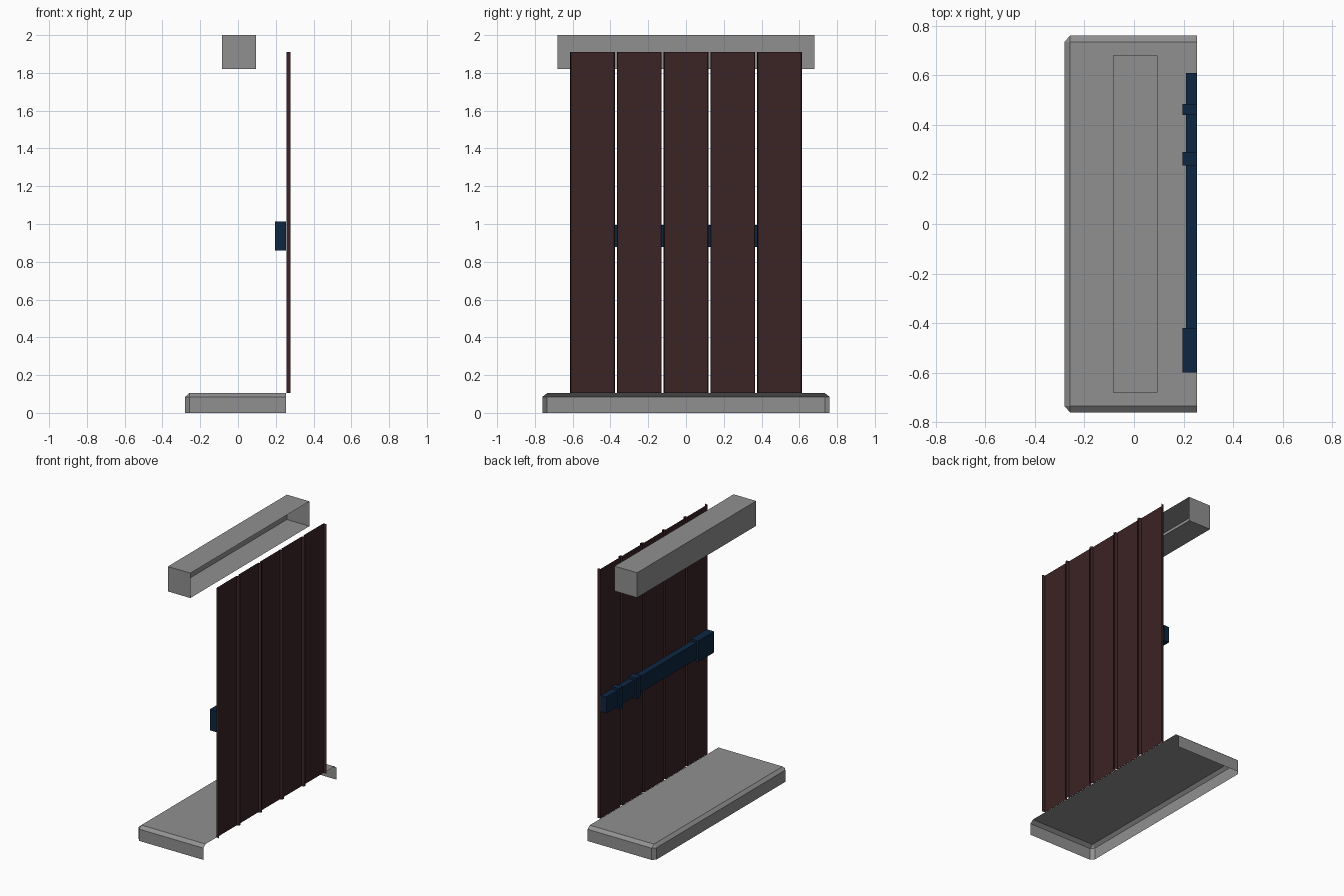
import bpy, bmesh

cube = bpy.data.objects.get("Cube")
if cube:
    bpy.data.objects.remove(cube, do_unlink=True)


def material(name, color):
    m = bpy.data.materials.new(name)
    m.use_nodes = True
    m.diffuse_color = (*color, 1)
    bsdf = next(n for n in m.node_tree.nodes if n.type == 'BSDF_PRINCIPLED')
    bsdf.inputs["Base Color"].default_value = (*color, 1)
    return m


stone = material("grey stone", (0.28, 0.28, 0.28))
wood = material("dark brown", (0.044, 0.017, 0.018))
metal = material("navy blue", (0.004, 0.019, 0.053))


def finish(name, bm, mat):
    bmesh.ops.recalc_face_normals(bm, faces=bm.faces)
    mesh = bpy.data.meshes.new(name)
    bm.to_mesh(mesh)
    bm.free()
    mesh.materials.append(mat)
    ob = bpy.data.objects.new(name, mesh)
    bpy.context.collection.objects.link(ob)
    return ob


def open_box(name, lo, hi, mat):
    """Box without its +x face."""
    bm = bmesh.new()
    bmesh.ops.create_cube(bm, size=1)
    for v in bm.verts:
        for i in range(3):
            v.co[i] = lo[i] + (v.co[i] + 0.5) * (hi[i] - lo[i])
    bm.normal_update()
    bmesh.ops.delete(bm, geom=[f for f in bm.faces if f.normal.x > 0.9],
                     context='FACES')
    return finish(name, bm, mat)


def strip(bm, a, b):
    """Join two rows of vertices with faces."""
    for i in range(len(a) - 1):
        bm.faces.new((a[i], a[i + 1], b[i + 1], b[i]))


# Lintel, open at the back of the frame
open_box("lintel", (-0.085, -0.68, 1.82), (0.095, 0.68, 2.0), stone)

# Doorstep: chamfered slab shell, open underneath and on the door side
bm = bmesh.new()
half = [(0.255, -0.76), (-0.258, -0.76), (-0.28, -0.735)]
outline = half + [(x, -y) for x, y in reversed(half)]
low, mid = [[bm.verts.new((x, y, z)) for x, y in outline] for z in (0, 0.085)]
top = [bm.verts.new((x, y, 0.105)) for x, y in
       ((0.255, -0.735), (-0.258, -0.735), (-0.258, 0.735), (0.255, 0.735))]
strip(bm, low, mid)
bm.faces.new(top)
for a, b in ((0, 0), (2, 1), (4, 2)):
    bm.faces.new((mid[a], mid[a + 1], top[b + 1], top[b]))
for a, b in ((1, 1), (3, 2)):
    bm.faces.new((mid[a], mid[a + 1], top[b]))
finish("doorstep", bm, stone)

# Door planks: flat sheets with narrow turned edges
for i in range(5):
    y = (i - 2) * 0.2475
    bm = bmesh.new()
    profile = [(0.277, -0.119), (0.256, -0.114), (0.256, 0.114), (0.277, 0.119)]
    rows = [[bm.verts.new((px, y + py, z)) for px, py in profile]
            for z in (0.105, 1.91)]
    strip(bm, *rows)
    finish(f"door_plank_{i + 1}", bm, wood)

# Hinge strap with its end block and two bands
open_box("strap", (0.21, -0.6, 0.878), (0.255, 0.61, 0.995), metal)
for name, y0, y1 in (("strap_block", -0.6, -0.42),
                     ("inner_band", 0.235, 0.29),
                     ("outer_band", 0.44, 0.485)):
    open_box(name, (0.195, y0, 0.86), (0.255, y1, 1.012), metal)
